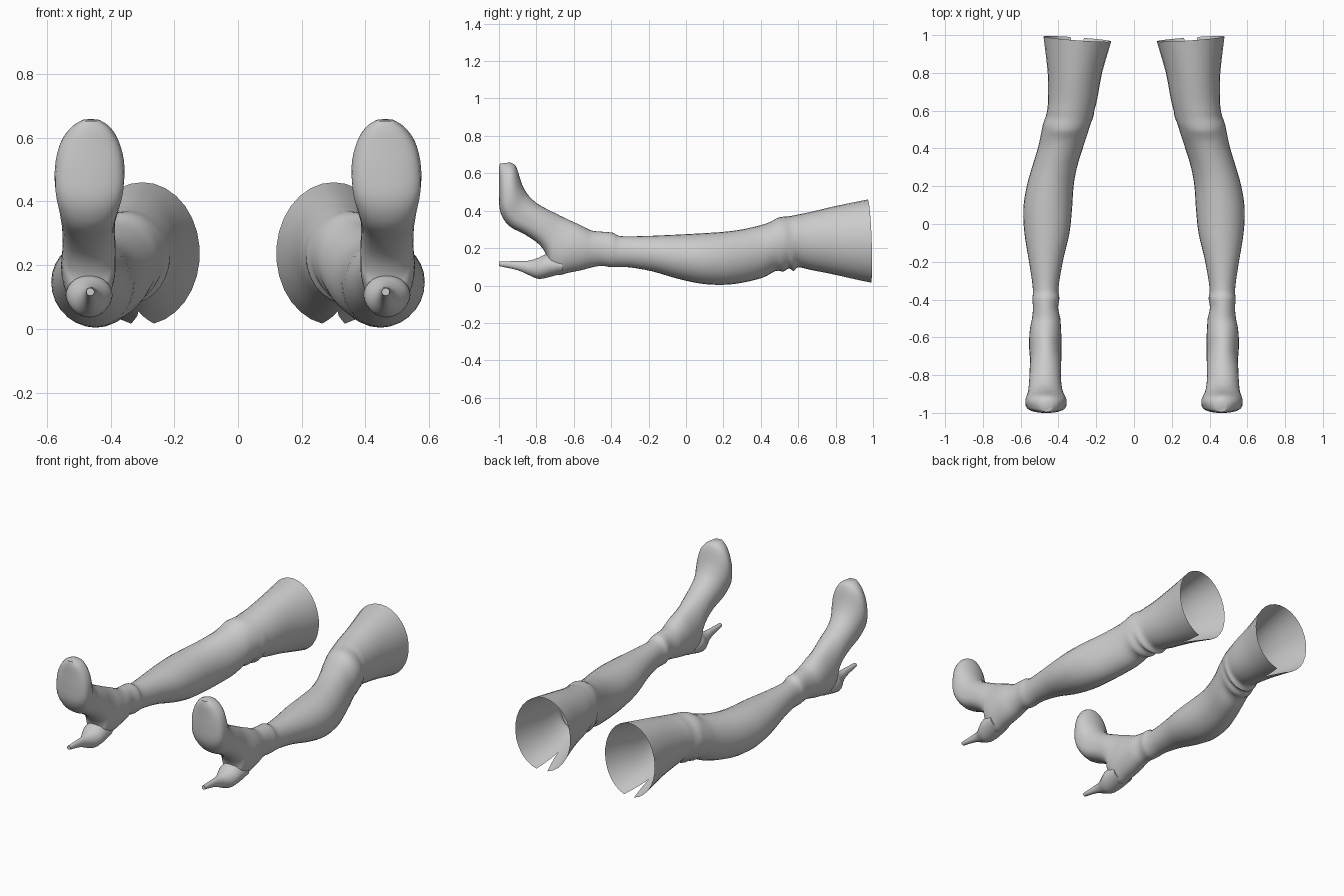
import bpy, bmesh, math
from mathutils import Vector

SIDES = 28

# Leg shaft sections: y of front, y of back, z front, z back, x inner, x outer
LEG = [
    (.972, .988, .46, .012, .12, .48),
    (.80, .81, .425, .055, .168, .457),
    (.66, .66, .392, .085, .195, .455),
    (.60, .60, .38, .098, .21, .46),
    (.56, .575, .372, .078, .215, .468),
    (.52, .55, .368, .092, .228, .48),
    (.49, .52, .362, .075, .238, .487),
    (.45, .48, .34, .078, .25, .495),
    (.40, .41, .323, .042, .27, .508),
    (.30, .30, .30, .015, .302, .54),
    (.20, .20, .287, .004, .32, .568),
    (.08, .08, .279, .010, .328, .586),
    (-.05, -.05, .272, .038, .342, .58),
    (-.18, -.18, .266, .076, .373, .559),
    (-.30, -.30, .263, .097, .395, .54),
    (-.36, -.36, .266, .099, .40, .535),
    (-.39, -.40, .282, .098, .395, .538),
    (-.44, -.45, .287, .105, .402, .535),
]
# Foot sections, fanning round the ankle to the toe (same columns)
FOOT = [
    (-.50, -.50, .293, .098, .39, .54),
    (-.54, -.56, .31, .082, .387, .55),
    (-.58, -.63, .33, .068, .384, .555),
    (-.62, -.69, .348, .055, .384, .555),
    (-.66, -.735, .367, .09, .384, .552),
    (-.70, -.742, .387, .15, .385, .55),
    (-.75, -.78, .412, .215, .386, .552),
    (-.80, -.86, .442, .272, .386, .555),
    (-.845, -.945, .485, .318, .375, .562),
    (-.872, -.992, .53, .39, .358, .575),
    (-.888, -1.0, .575, .48, .358, .572),
    (-.90, -1.0, .615, .56, .374, .555),
    (-.915, -1.0, .645, .62, .402, .522),
    (-.94, -.995, .658, .652, .435, .488),
]
# Stiletto heel sections
HEEL = [
    (-.66, -.66, .15, .065, .40, .54),
    (-.74, -.74, .168, .043, .394, .54),
    (-.79, -.79, .148, .036, .408, .524),
    (-.84, -.84, .133, .056, .43, .497),
    (-.90, -.90, .131, .082, .444, .482),
    (-1.0, -1.0, .128, .104, .451, .476),
]


def smooth_rows(rows, steps):
    """Catmull-Rom interpolation between section rows."""
    out = []
    for i in range(len(rows) - 1):
        p0, p1, p2, p3 = (rows[min(max(k, 0), len(rows) - 1)] for k in range(i - 1, i + 3))
        for s in range(steps):
            t = s / steps
            out.append([.5 * (2 * b + (c - a) * t + (2 * a - 5 * b + 4 * c - d) * t * t
                              + (3 * b - a - 3 * c + d) * t ** 3)
                        for a, b, c, d in zip(p0, p1, p2, p3)])
    out.append(list(rows[-1]))
    return out


def ring(row):
    """Oval section from the back seam round to itself; slit near the rim, flat sole on the foot."""
    yf, yb, zf, zb, x0, x1 = row
    gap = .2 * max(0, (yf - .82) / .152)
    flat = 1 - .45 * min(1, max(0, (zf - .36) / .1)) if yf < -.5 else 1
    pts = []
    for i in range(SIDES + 1):
        a = -math.pi / 2 + gap + (2 * math.pi - 2 * gap) * i / SIDES
        s = math.sin(a)
        if s < 0:
            s = -abs(s) ** flat
        c = math.cos(a)
        tilt = .013 * c * max(0, (yf - .8) / .172)
        pts.append(Vector(((x0 + x1) / 2 + c * (x1 - x0) / 2,
                           (yf + yb) / 2 + s * (yf - yb) / 2 + tilt,
                           (zf + zb) / 2 + s * (zf - zb) / 2)))
    return pts


def loft(name, rows, steps, cap_start=False):
    bm = bmesh.new()
    rings = [[bm.verts.new(p) for p in ring(r)] for r in smooth_rows(rows, steps)]
    for a, b in zip(rings, rings[1:]):
        for i in range(SIDES):
            bm.faces.new((a[i], a[i + 1], b[i + 1], b[i]))
    bm.faces.new(rings[-1][:-1])
    if cap_start:
        bm.faces.new(rings[0][:-1])
    bmesh.ops.remove_doubles(bm, verts=bm.verts, dist=.0003)
    bmesh.ops.recalc_face_normals(bm, faces=bm.faces)
    me = bpy.data.meshes.new(name)
    bm.to_mesh(me)
    bm.free()
    ob = bpy.data.objects.new(name, me)
    bpy.context.collection.objects.link(ob)
    # The second boot is a mirror image
    mirror = ob.modifiers.new("pair", 'MIRROR')
    mirror.use_mirror_merge = False
    bpy.ops.object.select_all(action='DESELECT')
    ob.select_set(True)
    bpy.context.view_layer.objects.active = ob
    bpy.ops.object.shade_smooth_by_angle(angle=math.radians(50))
    return ob


loft("boot_shaft_and_foot", LEG + FOOT, 3)
loft("stiletto_heel", HEEL, 3, cap_start=True)
